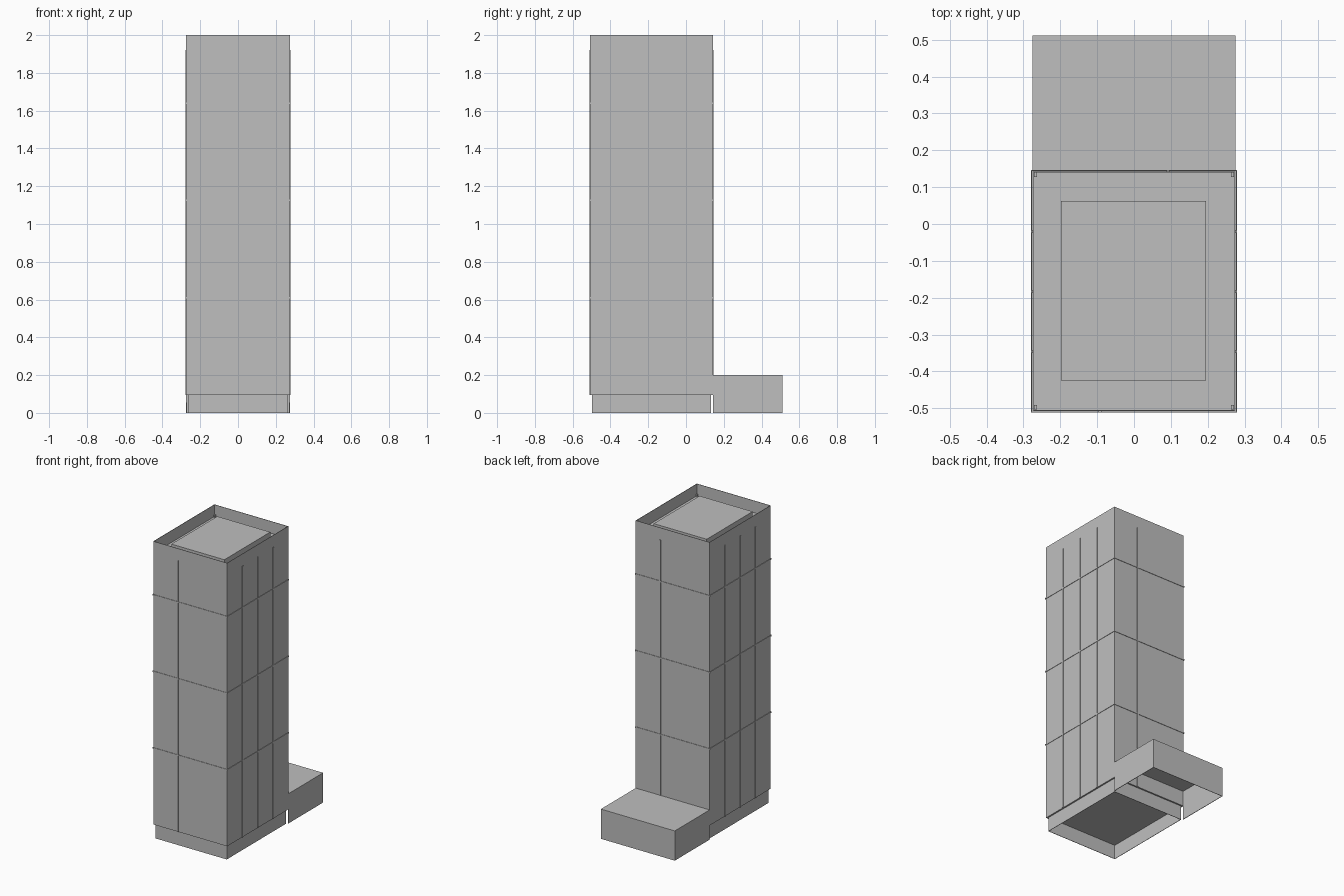
import bpy, bmesh
from mathutils import Vector

if "Cube" in bpy.data.objects:
    bpy.data.objects.remove(bpy.data.objects["Cube"], do_unlink=True)

# One pale grey for the whole building
grey = bpy.data.materials.new("pale_grey")
grey.use_nodes = True
grey.diffuse_color = (0.52, 0.52, 0.52, 1)
bsdf = next(n for n in grey.node_tree.nodes if n.type == 'BSDF_PRINCIPLED')
bsdf.inputs["Base Color"].default_value = (0.52, 0.52, 0.52, 1)


def box(name, x, y, z, open_sides=(), wall=0.004):
    """Box from (min, max) ranges; open sides are removed, leaving thin walls."""
    bm = bmesh.new()
    bmesh.ops.create_cube(bm, size=1)
    for v in bm.verts:
        v.co = [r[0] if c < 0 else r[1] for c, r in zip(v.co, (x, y, z))]
    bm.normal_update()
    doomed = [f for f in bm.faces
              if any(f.normal.dot(Vector(d)) > 0.9 for d in open_sides)]
    bmesh.ops.delete(bm, geom=doomed, context='FACES')
    mesh = bpy.data.meshes.new(name)
    bm.to_mesh(mesh)
    bm.free()
    mesh.materials.append(grey)
    obj = bpy.data.objects.new(name, mesh)
    bpy.context.collection.objects.link(obj)
    if open_sides:
        mod = obj.modifiers.new("wall_thickness", 'SOLIDIFY')
        mod.thickness = wall
        mod.offset = -1
    return obj


UP, DOWN, FRONT = (0, 0, 1), (0, 0, -1), (0, -1, 0)
W = 0.275                      # half width of tower
Y0, Y1 = -0.508, 0.142         # front and back of tower
Z0, DECK, TOP = 0.095, 1.92, 2.0
OUT = 0.004                    # projection of fins and bands
HALF = 0.004                   # half width of fins and bands

# Tower shell with parapet, roof deck and raised roof block
box("tower_walls", (-W, W), (Y0, Y1), (Z0, TOP), (UP,))
box("roof_deck", (-W + 0.002, W - 0.002), (Y0 + 0.002, Y1 - 0.002),
    (DECK - 0.01, DECK))
box("roof_block", (-0.198, 0.196), (-0.425, 0.063), (DECK, 1.97))

# Small posts inside the parapet corners
for side in (-1, 1):
    for end, y in (("front", -0.497), ("back", 0.134)):
        x = side * 0.267
        label = "left" if side > 0 else "right"
        box(f"{end}_{label}_corner_post", (x - 0.004, x + 0.004),
            (y - 0.006, y + 0.006), (DECK, 1.935))

# Recessed open-bottomed plinth
box("plinth", (-W + 0.01, W - 0.01), (Y0 + 0.01, Y1 - 0.01), (0, Z0), (UP, DOWN))

# Low rear annex, open underneath and towards the tower
box("rear_annex", (-W, W), (Y1, 0.512), (0, 0.2), (DOWN, FRONT))

# Horizontal bands around the tower
for i in range(1, 4):
    z = Z0 + 0.515 * i
    box(f"floor_band_{i}", (-W - OUT, W + OUT), (Y0 - OUT, Y1 + OUT),
        (z - HALF, z + HALF), (UP, DOWN))

# Vertical fins: three on each side, one each on front and back
for side, label in ((-1, "right"), (1, "left")):
    for i in range(1, 4):
        y = Y0 + (Y1 - Y0) * i / 4
        box(f"{label}_fin_{i}", sorted((side * W, side * (W + OUT))),
            (y - HALF, y + HALF), (Z0, DECK))
for label, x, y in (("front", -W / 3, (Y0 - OUT, Y0)),
                    ("back", W / 3, (Y1, Y1 + OUT))):
    box(f"{label}_fin", (x - HALF, x + HALF), y, (Z0, DECK))
